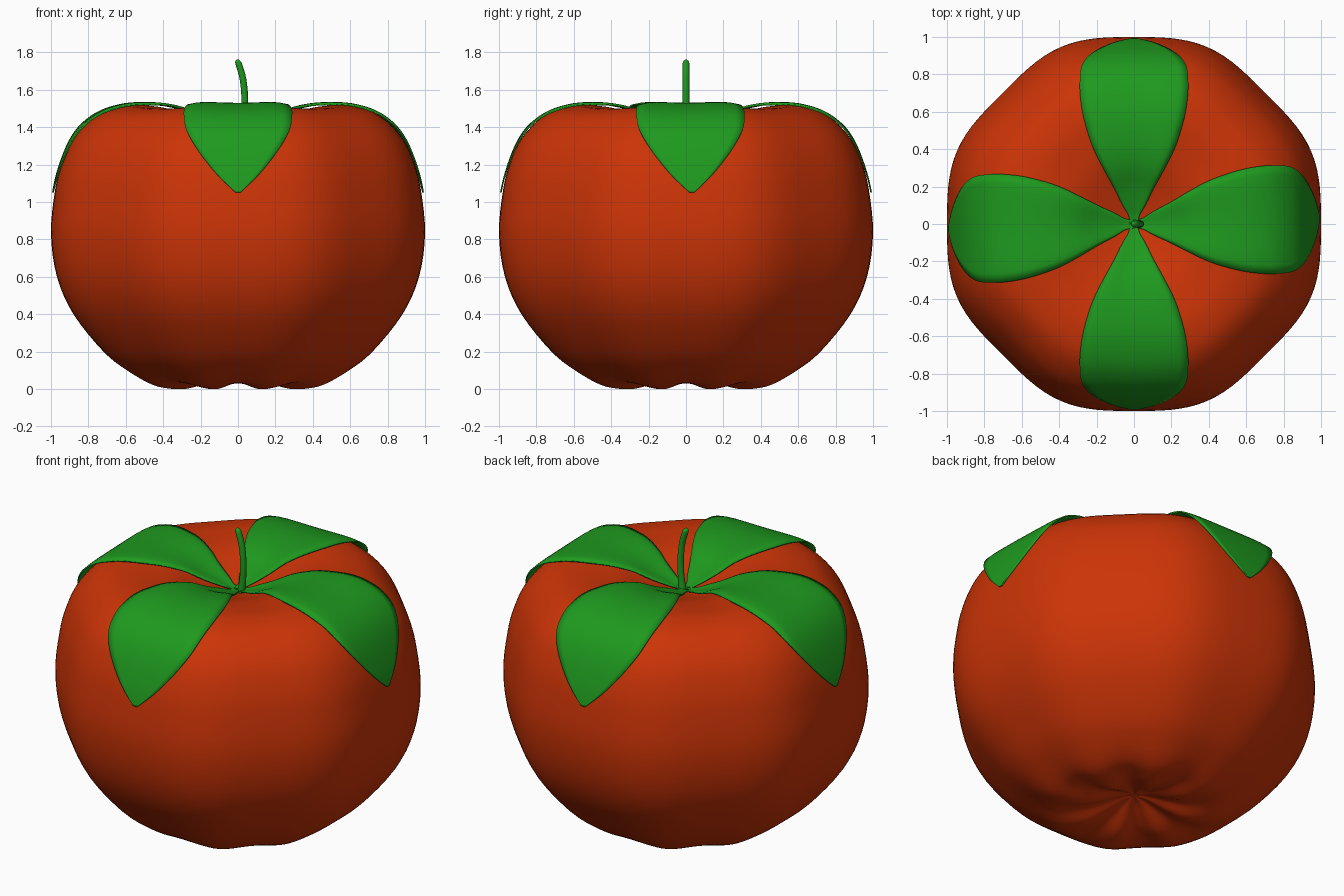
import bpy, bmesh, math
from mathutils import Vector

if "Cube" in bpy.data.objects:
    bpy.data.objects.remove(bpy.data.objects["Cube"])


def material(name, rgb):
    m = bpy.data.materials.new(name)
    m.diffuse_color = (*rgb, 1)
    m.use_nodes = True
    m.node_tree.nodes["Principled BSDF"].inputs["Base Color"].default_value = m.diffuse_color
    return m


RED = material("fruit_red", (0.60, 0.034, 0.002))
GREEN = material("leaf_green", (0.013, 0.32, 0.013))


def spline(pts, steps):
    """Catmull-Rom curve through the points."""
    p = [Vector(q) for q in pts]
    p = [2 * p[0] - p[1]] + p + [2 * p[-1] - p[-2]]
    out = []
    for i in range(1, len(p) - 2):
        a, b, c, d = p[i - 1:i + 3]
        for k in range(steps):
            t = k / steps
            out.append(0.5 * (2 * b + (c - a) * t + (2 * a - 5 * b + 4 * c - d) * t * t
                              + (3 * b - a - 3 * c + d) * t ** 3))
    return out + [p[-2]]


def finish(bm, name, mat):
    bmesh.ops.recalc_face_normals(bm, faces=bm.faces)
    for f in bm.faces:
        f.smooth = True
    me = bpy.data.meshes.new(name)
    bm.to_mesh(me)
    bm.free()
    me.materials.append(mat)
    ob = bpy.data.objects.new(name, me)
    bpy.context.collection.objects.link(ob)
    return ob


def skin(bm, rings, closed):
    """Quads between successive rows of vertices."""
    for a, b in zip(rings, rings[1:]):
        n = len(a)
        for i in range(n if closed else n - 1):
            j = (i + 1) % n
            bm.faces.new((a[i], a[j], b[j], b[i]))


# Fruit: revolved profile with eight soft lobes and a puckered base
body = [(0, .095), (.08, .08), (.18, .045), (.27, .02), (.36, .015), (.47, .03), (.59, .095),
        (.72, .2), (.88, .4), (.968, .6), (1, .83), (.98, 1.05), (.945, 1.2), (.88, 1.34),
        (.76, 1.46), (.62, 1.51), (.5, 1.516), (.36, 1.495), (.22, 1.44), (.1, 1.395), (0, 1.37)]
prof = spline(body, 4)
bm = bmesh.new()
N = 128
rings = []
for r, z in prof[1:-1]:
    ring = []
    for i in range(N):
        t = 2 * math.pi * i / N
        k = 1.010 - .014 * math.cos(8 * t) + .004 * math.cos(4 * t)
        if z < .4:
            dz = .016 * math.cos(8 * t) * math.exp(-((r - .32) / .2) ** 2)
        elif z > 1.2:
            dz = -.011 * (1 - math.cos(4 * t)) * math.exp(-((r - .48) / .22) ** 2)
        else:
            dz = 0
        ring.append(bm.verts.new((r * k * math.cos(t), r * k * math.sin(t), z + dz)))
    rings.append(ring)
skin(bm, rings, True)
for ring, z in ((rings[0], body[0][1]), (rings[-1], body[-1][1])):
    c = bm.verts.new((0, 0, z))
    for i in range(N):
        bm.faces.new((ring[i], ring[(i + 1) % N], c))
finish(bm, "fruit_body", RED)

# Leaves: (distance out, height, half width) along the midrib
rib = [(0, 1.385, .022), (.05, 1.395, .03), (.1, 1.413, .06), (.2, 1.452, .11), (.3, 1.50, .165),
       (.4, 1.525, .215), (.5, 1.534, .25), (.6, 1.528, .275), (.7, 1.503, .288),
       (.78, 1.462, .289), (.85, 1.40, .28), (.9, 1.325, .245), (.937, 1.24, .188),
       (.967, 1.15, .115), (.982, 1.09, .055), (.99, 1.05, .012)]
path = spline(rib, 3)


def rib_height(d):
    for a, b in zip(path, path[1:]):
        if a.x <= d <= b.x:
            return a.y + (b.y - a.y) * (d - a.x) / (b.x - a.x)
    return path[-1].y


def leaf(name, angle):
    bm = bmesh.new()
    rows = []
    ca, sa = math.cos(angle), math.sin(angle)
    for r, z, w in path:
        row = []
        for i in range(-6, 7):
            u = i / 6
            v = w * u
            # the inner part climbs out of the hollow, with a slight valley and drooping rims
            h = rib_height(min(math.hypot(r, v), .5)) if r < .5 else z
            fade = min(1, r / .3) * max(0, min(1, (.9 - r) / .2))
            h -= fade * (.008 * (1 - u * u) ** 2 + .014 * u ** 6)
            d = r - .1 * v * v * min(1, max(0, (r - .5) / .3))
            row.append(bm.verts.new((d * ca - v * sa, d * sa + v * ca, h)))
        rows.append(row)
    skin(bm, rows, False)
    ob = finish(bm, name, GREEN)
    mod = ob.modifiers.new("thickness", 'SOLIDIFY')
    mod.thickness = .008
    mod.offset = 0


for name, deg in (("right_leaf", 1.8), ("back_leaf", 90), ("left_leaf", 181.8), ("front_leaf", 270)):
    leaf(name, math.radians(deg))

# Stem: bent round tube with a domed tip
bm = bmesh.new()
rings = []
line = spline([(.02, 1.36, .024), (.032, 1.45, .019), (.036, 1.56, .018), (.026, 1.66, .018),
               (.005, 1.735, .018), (0, 1.752, .014), (-.002, 1.762, .004)], 4)
for x, z, r in line:
    rings.append([bm.verts.new((x + r * math.cos(a * math.pi / 8), r * math.sin(a * math.pi / 8), z))
                  for a in range(16)])
skin(bm, rings, True)
bm.faces.new(rings[0])
bm.faces.new(rings[-1])
finish(bm, "stem", GREEN)
